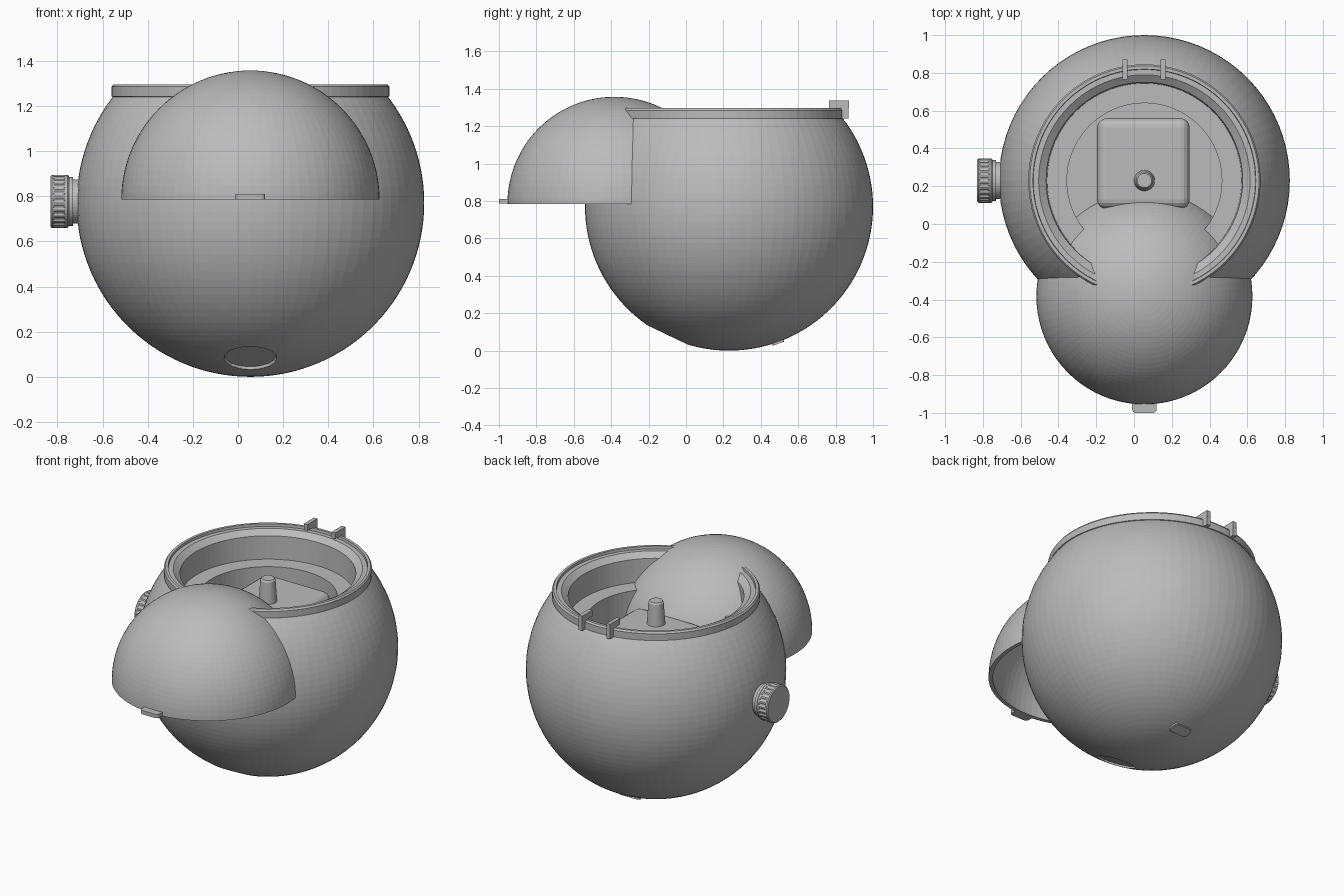
import bpy, bmesh
from math import sin, cos, pi, sqrt, asin
from mathutils import Vector, Matrix

if "Cube" in bpy.data.objects:
    bpy.data.objects.remove(bpy.data.objects["Cube"])

grey = bpy.data.materials.new("plain_grey")
grey.use_nodes = True
colour = (0.5, 0.5, 0.5, 1)
grey.diffuse_color = colour
grey.node_tree.nodes["Principled BSDF"].inputs["Base Color"].default_value = colour

CX = 0.055                              # the body axis sits off centre because of the knob
BODY = Vector((CX, 0.23, 0.77))
BODY_R = 0.77
HOOD = Vector((CX, -0.383, 0.785))
HOOD_R = 0.572


def finish(bm, name, matrix=None):
    bmesh.ops.recalc_face_normals(bm, faces=bm.faces)
    if matrix:
        bm.transform(matrix)
    mesh = bpy.data.meshes.new(name)
    bm.to_mesh(mesh)
    bm.free()
    mesh.materials.append(grey)
    ob = bpy.data.objects.new(name, mesh)
    bpy.context.collection.objects.link(ob)
    return ob


def lathe(profile, steps):
    """Turn (radius, height) points around z."""
    bm = bmesh.new()
    vs = [bm.verts.new((r, 0, z)) for r, z in profile]
    es = [bm.edges.new(p) for p in zip(vs, vs[1:])]
    bmesh.ops.spin(bm, geom=vs + es, cent=(0, 0, 0), axis=(0, 0, 1),
                   angle=2 * pi, steps=steps)
    bmesh.ops.remove_doubles(bm, verts=bm.verts, dist=0.0005)
    return bm


def arc(radius, start, end, count):
    angles = [start + (end - start) * i / count for i in range(count + 1)]
    return [(radius * cos(a), radius * sin(a)) for a in angles]


def box(name, size, centre, bevel=0.0, vertical_only=False, tilt=None, segments=4):
    bm = bmesh.new()
    bmesh.ops.create_cube(bm, size=1, matrix=Matrix.Diagonal((*size, 1)))
    if bevel:
        edges = [e for e in bm.edges if not vertical_only
                 or abs(e.verts[0].co.z - e.verts[1].co.z) > 0.001]
        bmesh.ops.bevel(bm, geom=edges, offset=bevel, segments=segments,
                        profile=0.5, affect='EDGES')
    return finish(bm, name, Matrix.Translation(centre) @ (tilt or Matrix()))


# Round body with rim, inner wall, ledge and floor
rim_z = 1.24 - BODY.z
shell = arc(BODY_R, -pi / 2, asin(rim_z / BODY_R), 44)
shell[0] = (0, -BODY_R)
rim = [(0.615, 1.242), (0.615, 1.285), (0.607, 1.296), (0.59, 1.296),
       (0.588, 1.28), (0.56, 1.28), (0.52, 1.25), (0.515, 1.10),
       (0.41, 1.10), (0.41, 0.93), (0, 0.93)]
bm = lathe(shell + [(r, z - BODY.z) for r, z in rim], 80)

# Flat round recess low on the front of the body
recess_r = 0.118
down = Vector((0, -0.43, -0.9)).normalized()
cut = bmesh.ops.bisect_plane(bm, geom=bm.verts[:] + bm.edges[:] + bm.faces[:],
                             plane_co=down * sqrt(BODY_R ** 2 - recess_r ** 2),
                             plane_no=down, clear_outer=True)
rim_edges = [g for g in cut["geom_cut"] if isinstance(g, bmesh.types.BMEdge)]
plate = bmesh.ops.contextual_create(bm, geom=rim_edges)["faces"]
bmesh.ops.recalc_face_normals(bm, faces=bm.faces)
bmesh.ops.inset_region(bm, faces=plate, thickness=0.004)
bmesh.ops.translate(bm, verts=list({v for f in plate for v in f.verts}), vec=down * -0.012)
finish(bm, "body", Matrix.Translation(BODY))

# Hollow half-dome hood on the front
outer = arc(HOOD_R, 0, pi / 2, 28)
inner = arc(HOOD_R - 0.025, pi / 2, 0, 28)
outer[-1], inner[0] = (0, HOOD_R), (0, HOOD_R - 0.025)
finish(lathe(outer + inner + outer[:1], 80), "hood", Matrix.Translation(HOOD))
box("hood_tab", (0.13, 0.07, 0.025), (CX, -0.965, 0.798), 0.02, True)

# Inner block and its peg
box("inner_block", (0.49, 0.48, 0.20), (0.05, 0.32, 0.97), 0.05)
finish(lathe([(0, 0), (0.055, 0), (0.045, 0.14), (0.038, 0.15), (0, 0.15)], 32),
       "peg", Matrix.Translation((CX, 0.23, 1.068)))

# Pair of hinge lugs at the back of the rim
for side, x in (("right", -0.048), ("left", 0.153)):
    box("hinge_lug_" + side, (0.026, 0.105, 0.04), (x, 0.818, 1.316))
    box("hinge_foot_" + side, (0.026, 0.04, 0.09), (x, 0.85, 1.285))

# Ribbed side knob on a short neck
to_side = Matrix.Translation((-0.70, BODY.y, 0.777)) @ Matrix.Rotation(-pi / 2, 4, 'Y')
finish(lathe([(0, -0.03), (0.098, -0.03), (0.098, 0.03), (0.108, 0.03),
              (0.108, 0.05), (0, 0.05)], 48), "knob_neck", to_side)
bm = lathe([(0, 0.048), (0.11, 0.048), (0.118, 0.056), (0.118, 0.066), (0.118, 0.07),
            (0.118, 0.114), (0.118, 0.118), (0.118, 0.124), (0.112, 0.13), (0, 0.13)], 96)
for v in bm.verts:
    step = round(Vector((v.co.x, v.co.y)).angle_signed(Vector((1, 0)), 0) / (2 * pi) * 96) \
        if v.co.xy.length > 0.01 else 0
    if 0.069 < v.co.z < 0.115 and step % 4 < 2 and v.co.xy.length > 0.117:
        v.co.x *= 0.96
        v.co.y *= 0.96
finish(bm, "knob", to_side)

# Small rounded pad under the back of the body
away = Vector((0, 0.26, -0.72)).normalized()
box("underside_pad", (0.13, 0.065, 0.024), BODY + away * 0.767, 0.02, True,
    Vector((0, 0, 1)).rotation_difference(-away).to_matrix().to_4x4())
